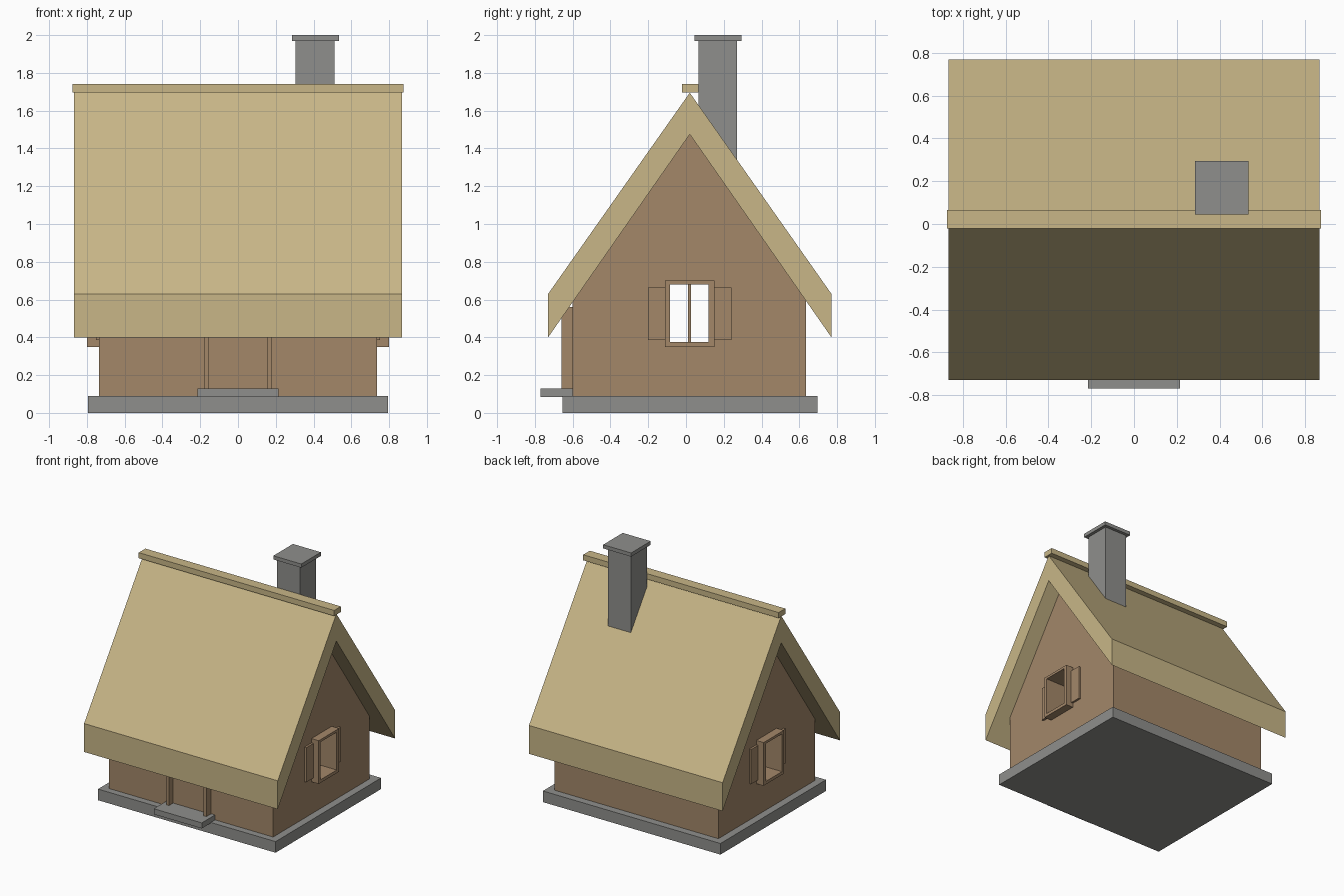
import bpy
import bmesh

cube = bpy.data.objects.get("Cube")
if cube:
    bpy.data.objects.remove(cube, do_unlink=True)


def material(name, rgb):
    m = bpy.data.materials.new(name)
    m.use_nodes = True
    m.diffuse_color = (*rgb, 1)
    m.node_tree.nodes["Principled BSDF"].inputs["Base Color"].default_value = (*rgb, 1)
    return m


wood = material("brown_wood", (0.366, 0.242, 0.141))
straw = material("straw_thatch", (0.578, 0.468, 0.242))
stone = material("grey_stone", (0.275, 0.275, 0.262))


def finish(name, bm, mat):
    bmesh.ops.recalc_face_normals(bm, faces=bm.faces)
    mesh = bpy.data.meshes.new(name)
    bm.to_mesh(mesh)
    bm.free()
    mesh.materials.append(mat)
    obj = bpy.data.objects.new(name, mesh)
    bpy.context.collection.objects.link(obj)
    return obj


def boxes(name, mat, *extents):
    """One object made of boxes, each given as (x0, x1), (y0, y1), (z0, z1)."""
    bm = bmesh.new()
    for ext in extents:
        verts = bmesh.ops.create_cube(bm, size=1)["verts"]
        for v in verts:
            for i, (lo, hi) in enumerate(ext):
                v.co[i] = lo if v.co[i] < 0 else hi
    return finish(name, bm, mat)


def prism(name, mat, profile, half):
    """Extrude a (y, z) profile along x, from -half to half."""
    bm = bmesh.new()
    face = bm.faces.new([bm.verts.new((-half, y, z)) for y, z in profile])
    ext = bmesh.ops.extrude_face_region(bm, geom=[face])["geom"]
    bmesh.ops.translate(bm, vec=(2 * half, 0, 0),
                        verts=[v for v in ext if isinstance(v, bmesh.types.BMVert)])
    return finish(name, bm, mat)


RIDGE = 0.02       # y of the roof ridge
FRONT, BACK = -0.6, 0.635
WALL = 0.735       # half width of the walls

# Stone base and doorstep
boxes("foundation", stone, ((-0.795, 0.795), (-0.655, 0.695), (0, 0.09)))
boxes("doorstep", stone, ((-0.215, 0.215), (-0.77, FRONT), (0.085, 0.13)))

# Walls, with the window opening running through both gables
walls = prism("walls", wood, [(FRONT, 0.09), (BACK, 0.09), (BACK, 0.74),
                              (RIDGE, 1.6), (FRONT, 0.74)], WALL)
cutter = boxes("window_cutter", wood, ((-1, 1), (-0.085, 0.12), (0.375, 0.68)))
cutter.hide_render = True
cut = walls.modifiers.new("window_opening", "BOOLEAN")
cut.object = cutter
cut.operation = "DIFFERENCE"
cut.solver = "EXACT"
bpy.context.view_layer.objects.active = walls
bpy.ops.object.modifier_apply(modifier=cut.name)
bpy.data.objects.remove(cutter, do_unlink=True)

# Thatched roof with thick upright eaves, and its ridge board
prism("roof", straw, [(-0.73, 0.40), (-0.73, 0.63), (RIDGE, 1.695), (0.77, 0.63),
                      (0.77, 0.40), (RIDGE, 1.475)], 0.867)
boxes("ridge_board", straw, ((-0.875, 0.875), (-0.02, 0.065), (1.695, 1.74)))

# Chimney
boxes("chimney", stone, ((0.305, 0.51), (0.065, 0.27), (1.25, 1.97)))
boxes("chimney_cap", stone, ((0.285, 0.535), (0.045, 0.295), (1.97, 2.0)))

# Door and its frame
boxes("door", wood, ((-0.155, 0.155), (-0.608, FRONT), (0.09, 0.56)))
deep = (-0.66, FRONT)
boxes("door_frame", wood,
      ((-0.18, -0.155), deep, (0.09, 0.56)),
      ((0.155, 0.18), deep, (0.09, 0.56)),
      ((-0.18, 0.18), deep, (0.535, 0.56)))

# Window frames and open shutters on both gables
for side, sign in (("left", 1), ("right", -1)):
    def out(a, b):
        return tuple(sorted((sign * a, sign * b)))
    x = out(WALL - 0.01, 0.8)
    boxes(side + "_window_frame", wood,
          (x, (-0.11, -0.085), (0.35, 0.7)),
          (x, (0.12, 0.15), (0.35, 0.7)),
          (x, (-0.085, 0.12), (0.35, 0.375)),
          (x, (-0.085, 0.12), (0.68, 0.7)))
    for end, y in (("front", (-0.2, -0.11)), ("back", (0.15, 0.24))):
        boxes(f"{side}_{end}_shutter", wood, (out(WALL - 0.01, 0.752), y, (0.385, 0.665)))

# Slim bar in the middle of the window opening
boxes("window_bar", wood, ((-0.01, 0.01), (0.01, 0.027), (0.375, 0.68)))
